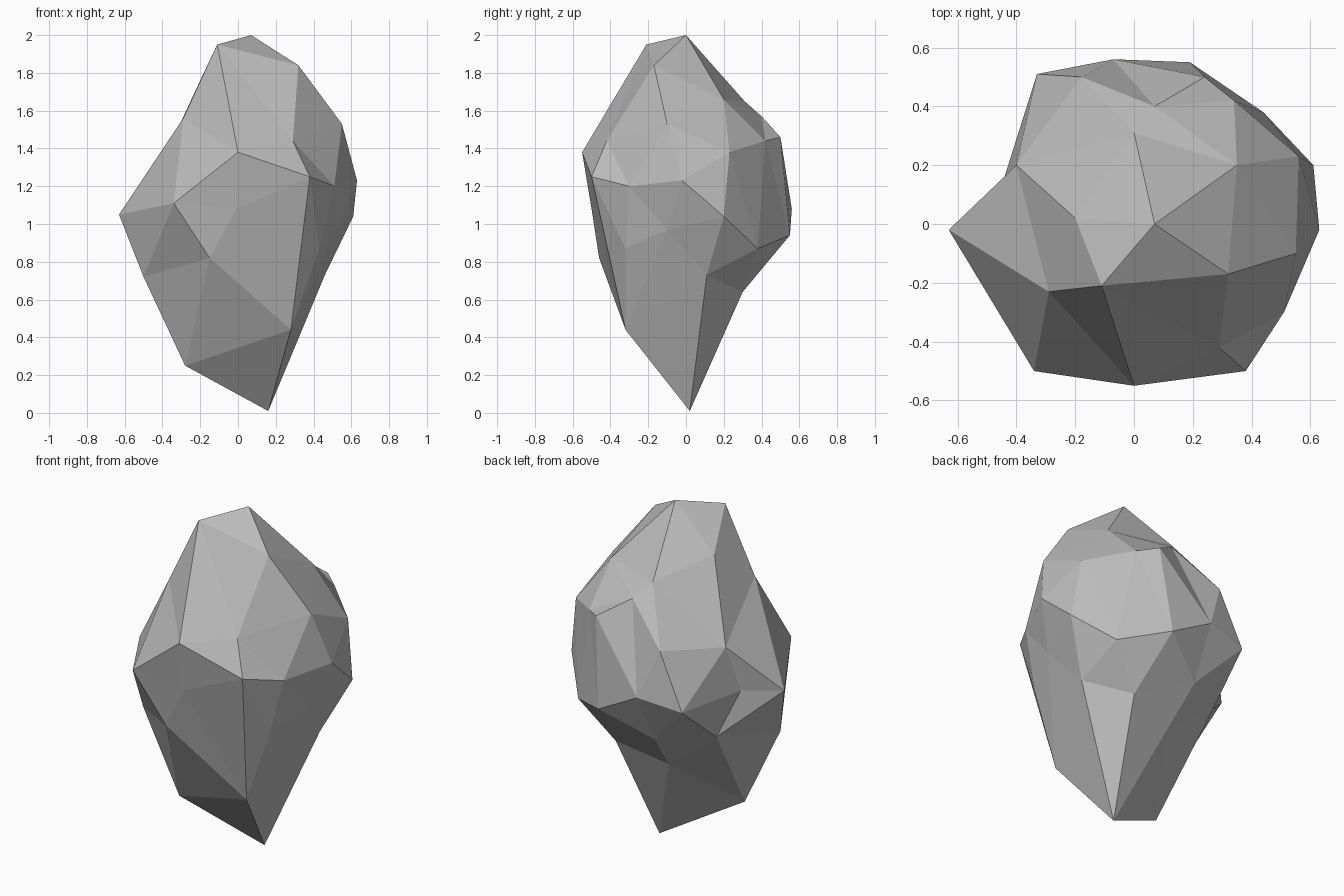
import bpy
import bmesh
from mathutils import Vector

# Remove the default cube
default_cube = bpy.data.objects.get("Cube")
if default_cube:
    bpy.data.objects.remove(default_cube, do_unlink=True)

# Corners of the chipped stone in hundredths of a unit, ring by ring
CROWN = [(7, 0, 200), (-11, -21, 195), (32, -17, 184), (-20, 2, 176),
         (35, 20, 166), (0, 31, 165), (7, 40, 157)]
SHOULDER = [(55, -10, 153), (29, -42, 144), (0, -55, 138), (-29, -23, 156),
            (-40, 20, 133), (-18, 50, 136), (24, 50, 146), (34, 42, 144),
            (56, 23, 138)]
GIRDLE = [(38, -50, 125), (-34, -50, 111), (-63, -2, 105), (51, -30, 120),
          (63, -2, 123), (-1, -50, 108), (61, 20, 104), (-45, 13, 106),
          (-33, 51, 104), (-7, 56, 108), (19, 55, 94), (52, -10, 97)]
FLANK = [(43, -32, 87), (-15, -46, 82), (-50, -17, 72), (-36, 23, 80),
         (-8, 41, 78), (44, 38, 87), (46, 11, 73), (25, 30, 64)]
FOOT = [(28, -32, 44), (-4, 22, 55), (-28, -15, 25), (16, 2, 1)]


def make_material(name, colour):
    material = bpy.data.materials.new(name)
    material.use_nodes = True
    material.diffuse_color = colour
    shader = next(node for node in material.node_tree.nodes
                  if node.type == "BSDF_PRINCIPLED")
    shader.inputs["Base Color"].default_value = colour
    shader.inputs["Roughness"].default_value = 0.9
    return material


def make_stone(name, rings, material, centre, squash):
    """Skin the corners as seen from the centre, so hollows survive."""
    corners = [Vector(corner) / 100 for ring in rings for corner in ring]
    bm = bmesh.new()
    placed = []
    for corner in corners:
        direction = corner - centre
        direction.z *= squash
        placed.append((bm.verts.new(direction.normalized()), corner))

    # Triangulate on a sphere, then move every corner to its real place
    bmesh.ops.convex_hull(bm, input=list(bm.verts))
    for vertex, corner in placed:
        vertex.co = corner
    bmesh.ops.recalc_face_normals(bm, faces=list(bm.faces))

    mesh = bpy.data.meshes.new(name)
    bm.to_mesh(mesh)
    bm.free()
    mesh.materials.append(material)
    stone = bpy.data.objects.new(name, mesh)
    bpy.context.collection.objects.link(stone)
    return stone


# Faceted grey boulder, flat shaded
stone_grey = make_material("stone_grey", (0.5, 0.5, 0.5, 1.0))
make_stone("boulder", [CROWN, SHOULDER, GIRDLE, FLANK, FOOT], stone_grey,
           centre=Vector((0, 0, 1)), squash=0.6)
